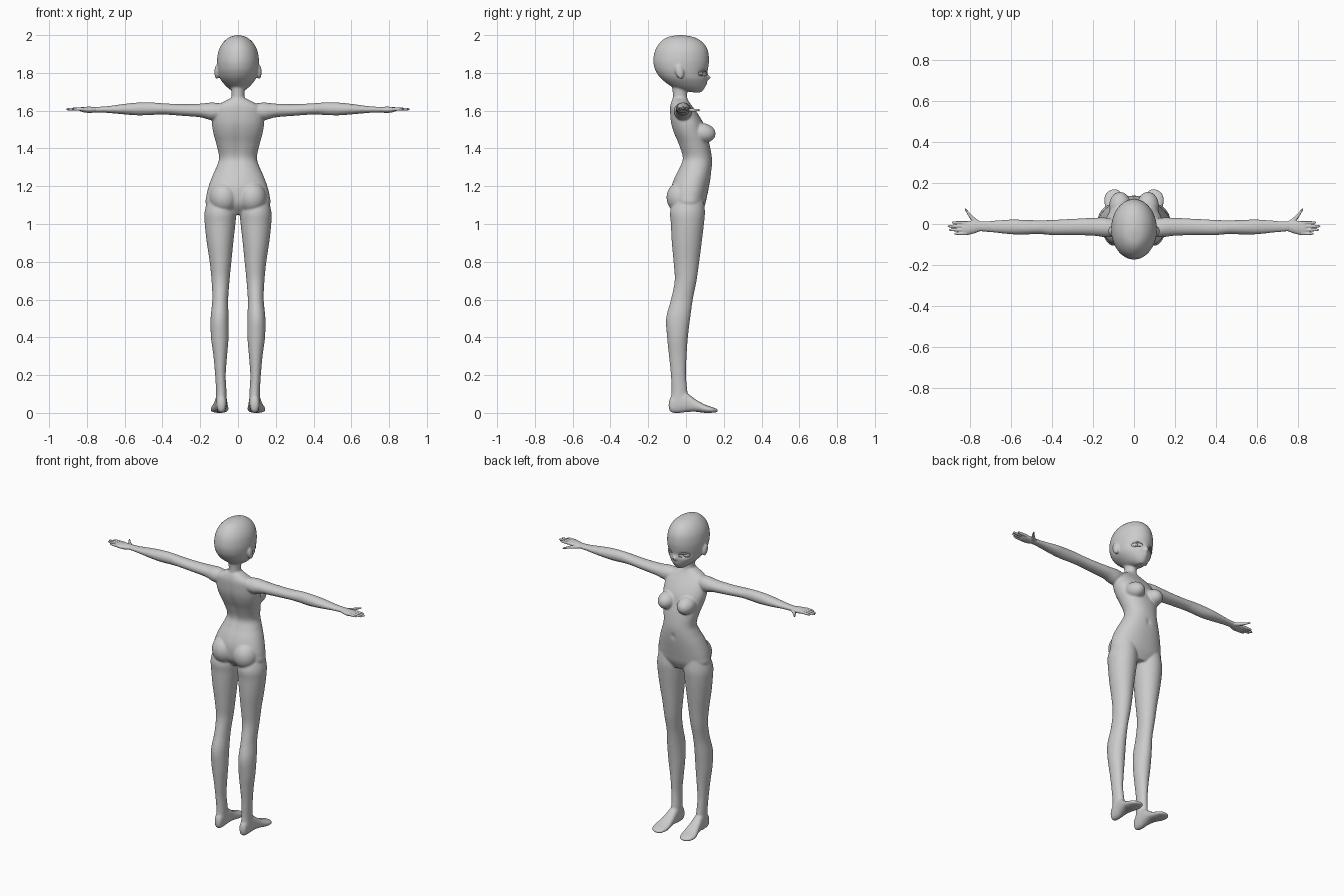
import bpy, bmesh, math
from mathutils import Matrix, Vector

AX = {'z': lambda t, a, b: (a, b, t), 'x': lambda t, a, b: (t, a, b), 'y': lambda t, a, b: (a, t, b)}


def catmull(p, sub):
    out = []
    for i in range(len(p) - 1):
        q = [p[max(i - 1, 0)], p[i], p[i + 1], p[min(i + 2, len(p) - 1)]]
        for k in range(sub):
            u = k / sub
            out.append([0.5 * (2 * b + (c - a) * u + (2 * a - 5 * b + 4 * c - d) * u * u
                               + (3 * b - a - 3 * c + d) * u ** 3) for a, b, c, d in zip(*q)])
    return out + [list(p[-1])]


def loft(bm, axis, rows, side=1, power=2.0, sub=5, n=40, push=None):
    """Rows are (position, a0, a1, b0, b1): oval rings along an axis."""
    rings = []
    for t, a0, a1, b0, b1 in catmull(rows, sub):
        ring = []
        for i in range(n):
            w = 2 * math.pi * i / n
            c, s = math.cos(w), math.sin(w)
            a = (a0 + a1) / 2 + (a1 - a0) / 2 * math.copysign(abs(c) ** (2 / power), c)
            b = (b0 + b1) / 2 + (b1 - b0) / 2 * math.copysign(abs(s) ** (2 / power), s)
            v = Vector(AX[axis](t, a, b))
            if push:
                push(v)
            v.x *= side
            ring.append(bm.verts.new(v))
        rings.append(ring)
    faces = [bm.faces.new((p[i], p[(i + 1) % n], q[(i + 1) % n], q[i]))
             for p, q in zip(rings, rings[1:]) for i in range(n)]
    faces += [bm.faces.new(rings[0]), bm.faces.new(rings[-1])]
    bmesh.ops.recalc_face_normals(bm, faces=faces)


def ball(bm, loc, rad, tilt=0):
    m = Matrix.Translation(loc) @ Matrix.Rotation(tilt, 4, 'X') @ Matrix.Diagonal((*rad, 1))
    bmesh.ops.create_uvsphere(bm, u_segments=32, v_segments=20, radius=1, matrix=m)


def finish(name, bm, voxel=None, smooth=0, mirror=False):
    me = bpy.data.meshes.new(name)
    bm.to_mesh(me)
    bm.free()
    me.polygons.foreach_set('use_smooth', [True] * len(me.polygons))
    ob = bpy.data.objects.new(name, me)
    bpy.context.collection.objects.link(ob)
    if voxel:
        r = ob.modifiers.new('fuse', 'REMESH')
        r.mode, r.voxel_size, r.use_smooth_shade = 'VOXEL', voxel, True
    if smooth:
        s = ob.modifiers.new('soften', 'SMOOTH')
        s.factor, s.iterations = 0.5, smooth
    if mirror:
        ob.modifiers.new('mirror', 'MIRROR').use_clip = False
    return ob


def bump(v, x, z, rx, rz):
    return math.exp(-((abs(v.x) - x) / rx) ** 2 - ((v.z - z) / rz) ** 2)


def face(v):
    # Eye sockets, nose, lips and the crease between them
    if v.y > 0.03:
        v.y += (-0.013 * bump(v, 0.05, 1.797, 0.024, 0.016) + 0.021 * bump(v, 0, 1.775, 0.011, 0.013)
                + 0.005 * bump(v, 0, 1.742, 0.016, 0.01))


def trunk(v):
    # Spine groove and navel
    if v.y < 0:
        v.y += 0.008 * bump(v, 0, 1.42, 0.02, 0.16)
    else:
        v.y -= 0.008 * bump(v, 0, 1.28, 0.012, 0.016)


body = bmesh.new()
# Head
loft(body, 'z', [(2.0, -.008, .008, -.045, -.015), (1.988, -.047, .047, -.1, .045),
                 (1.96, -.08, .08, -.138, .09), (1.92, -.102, .102, -.163, .115),
                 (1.87, -.111, .111, -.173, .122), (1.83, -.11, .11, -.168, .118),
                 (1.80, -.105, .105, -.155, .113), (1.77, -.095, .095, -.132, .112),
                 (1.74, -.073, .073, -.095, .106), (1.715, -.047, .047, -.05, .096),
                 (1.697, -.018, .018, .035, .08)], n=72, sub=6, push=face)
# Neck
loft(body, 'z', [(1.78, -.04, .04, -.085, .01), (1.72, -.036, .036, -.073, .008),
                 (1.67, -.035, .035, -.07, .006), (1.6, -.05, .05, -.075, .015)])
# Torso
loft(body, 'z', [(1.668, -.035, .035, -.068, .005), (1.648, -.075, .075, -.078, .015),
                 (1.62, -.12, .12, -.085, .035), (1.58, -.135, .135, -.085, .065),
                 (1.53, -.138, .138, -.08, .093), (1.48, -.13, .13, -.065, .107),
                 (1.42, -.114, .114, -.04, .125), (1.35, -.1, .1, -.02, .137),
                 (1.30, -.115, .115, -.035, .137), (1.25, -.137, .137, -.06, .131),
                 (1.20, -.155, .155, -.077, .122), (1.15, -.167, .167, -.08, .112),
                 (1.10, -.165, .165, -.07, .1), (1.05, -.08, .08, -.03, .075)],
     power=2.2, n=72, push=trunk)
for s in (1, -1):
    # Bust, buttocks and ears
    ball(body, (s * .068, .088, 1.482), (.053, .069, .052), -.15)
    ball(body, (s * .075, -.025, 1.14), (.075, .078, .085))
    ball(body, (s * .112, -.034, 1.805), (.013, .022, .038), .25)
    # Leg
    loft(body, 'z', [(1.16, .03, .15, -.05, .09), (1.07, .01, .176, -.083, .1),
                     (1.0, .014, .176, -.08, .095), (.9, .025, .165, -.075, .083),
                     (.8, .035, .15, -.066, .07), (.7, .045, .14, -.06, .056),
                     (.6, .052, .136, -.08, .036), (.5, .05, .145, -.105, .022),
                     (.4, .05, .143, -.1, .01), (.3, .058, .13, -.09, .003),
                     (.2, .065, .121, -.08, .0), (.11, .061, .116, -.077, .008),
                     (.05, .062, .116, -.085, .015), (.015, .07, .108, -.08, .0)], s)
    # Foot
    loft(body, 'y', [(-.092, .082, .094, .03, .05), (-.08, .066, .11, .004, .085),
                     (-.04, .06, .116, -.001, .11), (.0, .058, .12, .004, .108),
                     (.05, .054, .13, .006, .072), (.1, .05, .144, .0, .044),
                     (.14, .056, .142, .001, .03), (.163, .07, .122, .004, .021),
                     (.17, .085, .105, .009, .016)], s, 2.3)
    # Arm
    loft(body, 'x', [(.05, -.06, .01, 1.58, 1.63), (.13, -.065, .03, 1.55, 1.643),
                     (.2, -.057, .03, 1.565, 1.637), (.3, -.054, .025, 1.573, 1.635),
                     (.4, -.054, .02, 1.58, 1.639), (.46, -.049, .018, 1.577, 1.644),
                     (.53, -.051, .02, 1.575, 1.643), (.6, -.05, .022, 1.58, 1.636),
                     (.7, -.04, .015, 1.589, 1.623), (.77, -.035, .012, 1.591, 1.62)], s)
finish('body', body, .0055, 6)

# Hand: palm, four fingers and thumb
hand = bmesh.new()
loft(hand, 'x', [(.745, -.033, .011, 1.594, 1.618), (.78, -.046, .015, 1.588, 1.621),
                 (.815, -.054, .014, 1.591, 1.62), (.838, -.05, .01, 1.598, 1.617)], n=28)
for y, tip in ((.007, .89), (-.011, .91), (-.029, .903), (-.047, .878)):
    rows = [(.815, 1.0), (.85, 1.0), (tip - .015, .85), (tip - .004, .55), (tip, .15)]
    loft(hand, 'x', [(x, y - .0075 * f, y + .0075 * f, 1.608 - .0085 * f, 1.608 + .0085 * f)
                     for x, f in rows], n=16)
loft(hand, 'x', [(.745, -.025, .008, 1.594, 1.615), (.775, -.005, .03, 1.592, 1.613),
                 (.8, .027, .053, 1.595, 1.611), (.817, .055, .073, 1.597, 1.609),
                 (.825, .07, .078, 1.6, 1.606)], n=20)
finish('hands', hand, .003, 3, True)

# Eyes
eyes = bmesh.new()
ball(eyes, (.05, .066, 1.797), (.027, .024, .02))
finish('eyes', eyes, mirror=True)

# Eyelashes and lower lids
for name, lift, r in (('eyelashes', .014, .0028), ('lower_lids', -.013, .0014)):
    lid = bmesh.new()
    rows = []
    for k in range(9):
        u = k / 8
        x = .024 + .054 * u
        y = -.02 + .135 * math.sqrt(1 - (x / .105) ** 2)
        z = 1.797 + lift * math.sin(math.pi * (.1 + .8 * u))
        f = r * (.4 + math.sin(math.pi * u))
        rows.append((x, y - f - .003, y + f - .001, z - f, z + f))
    loft(lid, 'x', rows, n=10, sub=2)
    finish(name, lid, mirror=True)
